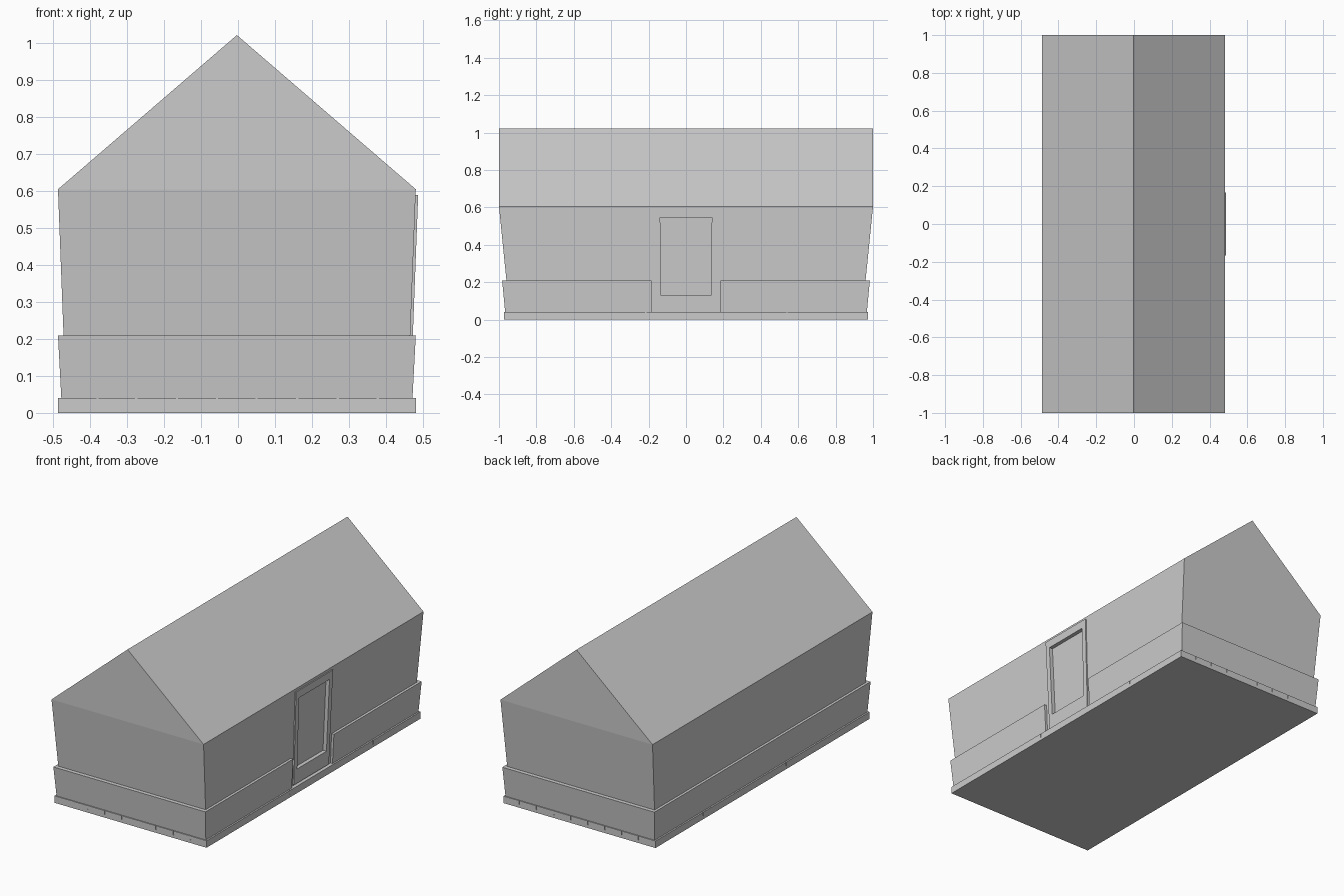
import bpy, bmesh

if "Cube" in bpy.data.objects:
    bpy.data.objects.remove(bpy.data.objects["Cube"])

CX = -0.003          # body centre (the door sticks out on the right)
HOLE = (0.138, 0.545, 0.133, 0.13)     # door panel: top half width, top z, bottom half width, bottom z
FRAME = (0.168, 0.59, 0.160, 0.045)    # door frame outline


def make(name, verts, faces):
    mesh = bpy.data.meshes.new(name)
    mesh.from_pydata(verts, [], faces)
    bm = bmesh.new()
    bm.from_mesh(mesh)
    bmesh.ops.recalc_face_normals(bm, faces=bm.faces)
    bm.to_mesh(mesh)
    bm.free()
    obj = bpy.data.objects.new(name, mesh)
    bpy.context.collection.objects.link(obj)
    return obj


def rect(hx, hy, z):
    return [(CX + sx * hx, sy * hy, z) for sx, sy in ((1, 1), (-1, 1), (-1, -1), (1, -1))]


def loft(name, rings, closed=False):
    """Skin equal rings of points; cap the ends or join them into a loop."""
    n, m = len(rings[0]), len(rings)
    faces = [(i * n + j, i * n + (j + 1) % n,
              (i + 1) % m * n + (j + 1) % n, (i + 1) % m * n + j)
             for i in range(m if closed else m - 1) for j in range(n)]
    if not closed:
        faces += [tuple(range(n)), tuple(range((m - 1) * n, m * n))]
    return make(name, [p for r in rings for p in r], faces)


def wall_x(z):
    return CX + 0.484 - (0.605 - z) * 0.038


def door_ring(outline, offset):
    wt, zt, wb, zb = outline
    return [(wall_x(z) + offset, y, z) for y, z in ((-wt, zt), (wt, zt), (wb, zb), (-wb, zb))]


def cut(target, cutter):
    cutter.hide_render = True
    mod = target.modifiers.new("cut", 'BOOLEAN')
    mod.operation, mod.solver, mod.object = 'DIFFERENCE', 'EXACT', cutter
    bpy.context.view_layer.objects.active = target
    bpy.ops.object.modifier_apply(modifier=mod.name)
    bpy.data.objects.remove(cutter)


# Flared walls with gabled roof
body = make("house_body",
            rect(0.4625, 0.943, 0.04) + rect(0.484, 1.0, 0.605) + [(CX, 1, 1.022), (CX, -1, 1.022)],
            [(0, 1, 2, 3), (0, 1, 5, 4), (1, 2, 6, 5), (2, 3, 7, 6), (3, 0, 4, 7),
             (4, 5, 8), (6, 7, 9), (5, 6, 9, 8), (7, 4, 8, 9)])
cut(body, loft("door_cutter", [door_ring(HOLE, -0.015), door_ring(HOLE, 0.03)]))

# Raised door frame around the recessed panel
loft("door_frame", [door_ring(FRAME, -0.002), door_ring(FRAME, 0.007),
                    door_ring(HOLE, 0.007), door_ring(HOLE, -0.002)], closed=True)

# Lower wall cladding, swept round the house with a gap at the door
outer_low, outer_top = rect(0.475, 0.967, 0.04), rect(0.484, 0.983, 0.21)
inner_top, inner_low = rect(0.465, 0.955, 0.21), rect(0.458, 0.938, 0.04)
corners = list(zip(outer_low, outer_top, inner_top, inner_low))


def at_y(section, y):
    return [(p[0], y, p[2]) for p in section]


loft("lower_cladding", [at_y(corners[0], 0.185)] + corners + [at_y(corners[3], -0.185)])

# Foundation slab with small joints in its edge
base = loft("foundation", [rect(0.484, 0.973, 0.0), rect(0.484, 0.973, 0.04)])


def joint(x, y):
    h, z0, z1 = 0.003, 0.018, 0.05
    cut(base, loft("joint_cutter", [[(x - h, y - h, z), (x + h, y - h, z),
                                     (x + h, y + h, z), (x - h, y + h, z)] for z in (z0, z1)]))


for s in (-1, 1):
    for x in (-0.38, -0.275, -0.165, -0.057, 0.05, 0.16, 0.27, 0.378):
        joint(x, s * 0.973)
    for y in (-0.215, 0.54):
        joint(CX + s * 0.484, y)
